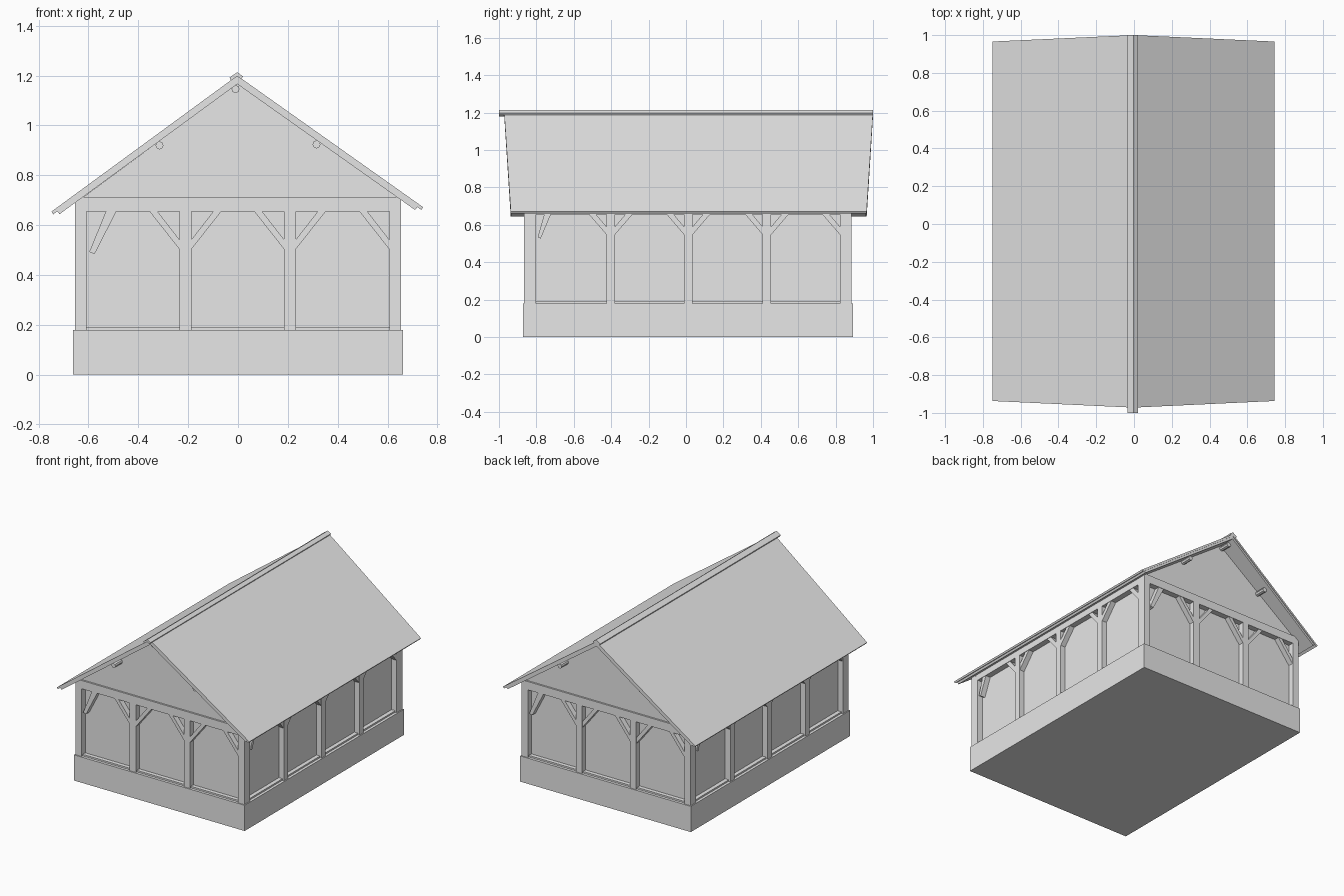
import bpy
import math
from mathutils import Matrix, Vector

cube = bpy.data.objects.get("Cube")
if cube:
    bpy.data.objects.remove(cube, do_unlink=True)

grey = bpy.data.materials.new("plain_grey")
grey.use_nodes = True
grey.diffuse_color = (0.8, 0.8, 0.8, 1)
grey.node_tree.nodes["Principled BSDF"].inputs["Base Color"].default_value = (0.8, 0.8, 0.8, 1)

CENTRE_Y = 0.01
HALF_X, HALF_Y = 0.655, 0.875      # timber frame outer faces
SILL, HEAD = 0.18, 0.655           # bottom and top of the openings
DEPTH = 0.04                       # frame thickness in front of the wall


def finish(name, verts, faces, matrix=Matrix()):
    mesh = bpy.data.meshes.new(name)
    mesh.from_pydata([matrix @ Vector(v) for v in verts], [], faces)
    mesh.materials.append(grey)
    obj = bpy.data.objects.new(name, mesh)
    bpy.context.collection.objects.link(obj)
    bpy.context.view_layer.objects.active = obj
    # Make the normals point outwards
    import bmesh
    bm = bmesh.new()
    bm.from_mesh(mesh)
    bmesh.ops.recalc_face_normals(bm, faces=bm.faces)
    bm.to_mesh(mesh)
    bm.free()
    return obj


def prism(name, profile, front, back, matrix=Matrix()):
    """Extrude an (x, z) profile along y; front/back may be a value or one per point."""
    n = len(profile)
    if not isinstance(front, (list, tuple)):
        front, back = [front] * n, [back] * n
    verts = [(x, y, z) for (x, z), y in zip(profile, front)]
    verts += [(x, y, z) for (x, z), y in zip(profile, back)]
    faces = [list(range(n)), list(range(n, 2 * n))]
    faces += [[i, (i + 1) % n, (i + 1) % n + n, i + n] for i in range(n)]
    return finish(name, verts, faces, matrix)


def box(name, x0, x1, y0, y1, z0, z1, matrix=Matrix()):
    return prism(name, [(x0, z0), (x1, z0), (x1, z1), (x0, z1)], y0, y1, matrix)


shift = Matrix.Translation((0, CENTRE_Y, 0))

# Plinth and inner wall
box("plinth", -0.662, 0.662, -0.882, 0.882, 0, SILL, shift)
box("inner_wall", DEPTH - HALF_X, HALF_X - DEPTH, DEPTH - HALF_Y, HALF_Y - DEPTH, SILL, 0.69, shift)

# Corner posts
POST_X, POST_Y = 0.048, 0.062
for sx in (-1, 1):
    for sy in (-1, 1):
        xs = sorted((sx * HALF_X, sx * (HALF_X - POST_X)))
        ys = sorted((sy * HALF_Y, sy * (HALF_Y - POST_Y)))
        box("corner_post", *xs, *ys, SILL, HEAD, shift)


def wall_frame(label, angle, dist, half, corner, posts, brace, hanging, beam_half, beam_top):
    """Posts, head beam, sill rail and knee braces of one wall, built facing -y."""
    m = shift @ Matrix.Rotation(angle, 4, "Z")
    out, inner = -dist, DEPTH - dist
    box(label + "_head_beam", -beam_half, beam_half, out, inner, HEAD, beam_top, m)
    box(label + "_sill_rail", corner - half, half - corner, out + 0.012, inner, SILL, 0.191, m)
    for a, b in posts:
        box(label + "_post", a, b, out, inner, SILL, HEAD, m)
    run, drop, hole_run, hole_drop = brace
    lefts = [b for a, b in posts]
    rights = [a for a, b in posts] + [half - corner]
    for edges, s in ((lefts, 1), (rights, -1)):
        for e in edges:
            prism(label + "_brace", [(e, HEAD - hole_drop), (e, HEAD - drop),
                                     (e + s * run, HEAD), (e + s * hole_run, HEAD)],
                  out + 0.003, inner, m)
    # Loose brace at the left end
    e = corner - half
    top, width, low = hanging
    prism(label + "_loose_brace", [(e + top, HEAD), (e + top + width, HEAD),
                                   (e + width * 0.75, low - 0.008), (e + 0.01, low)],
          out + 0.003, inner, m)


for label, angle in (("front", 0), ("back", math.pi)):
    wall_frame(label, angle, HALF_Y, HALF_X, POST_X, [(-0.235, -0.187), (0.185, 0.232)],
               (0.12, 0.152, 0.088, 0.113), (0.077, 0.042, 0.492), HALF_X, 0.713)
for label, angle in (("left", math.pi / 2), ("right", -math.pi / 2)):
    wall_frame(label, angle, HALF_X, HALF_Y, POST_Y,
               [(-0.435, -0.39), (-0.02, 0.025), (0.4, 0.445)],
               (0.093, 0.108, 0.055, 0.065), (0.045, 0.035, 0.535), HALF_Y - DEPTH, 0.69)

# Roof: two thin layers per side, with ends that taper towards the eaves
APEX_X = -0.003
SLOPE = {-1: 0.732, 1: 0.708}


def roof_slab(name, s, apex, thick, eave, inset):
    k = SLOPE[s]
    c = 1 / math.hypot(1, k)
    t = thick * c
    ze = apex - k * eave
    profile = [(APEX_X, apex), (APEX_X + s * eave, ze),
               (APEX_X + s * (eave - t * k * c), ze - t * c), (APEX_X, apex - thick)]
    front = [-0.972 + inset, -0.937 + inset, -0.937 + inset, -0.972 + inset]
    back = [1 - inset, 0.966 - inset, 0.966 - inset, 1 - inset]
    prism(name, profile, front, back)


for s, side in ((-1, "right"), (1, "left")):
    roof_slab(side + "_roof_cover", s, 1.2, 0.016, 0.746, 0)
    roof_slab(side + "_roof_boards", s, 1.184, 0.018, 0.722, 0.004)

# Ridge cap
prism("ridge_cap", [(-0.034, 1.192), (APEX_X, 1.213), (0.02, 1.197),
                    (0.014, 1.186), (APEX_X, 1.197), (-0.028, 1.18)], -1, 1)

# Gable block under the roof
under = 1.167
gable = [(-0.65, 0.68), (0.65, 0.68), (0.65, under - SLOPE[1] * 0.65),
         (APEX_X, under), (-0.65, under - SLOPE[-1] * 0.65)]
prism("gable", gable, 0.012 - HALF_Y, HALF_Y - 0.012, shift)

# Round purlins poking out of both gables
for x, z in ((-0.315, 0.92), (0.315, 0.924), (-0.01, 1.146)):
    ring = [(x + 0.016 * math.cos(i * math.pi / 4), z + 0.016 * math.sin(i * math.pi / 4))
            for i in range(8)]
    prism("purlin", ring, -0.93, 0.95)
